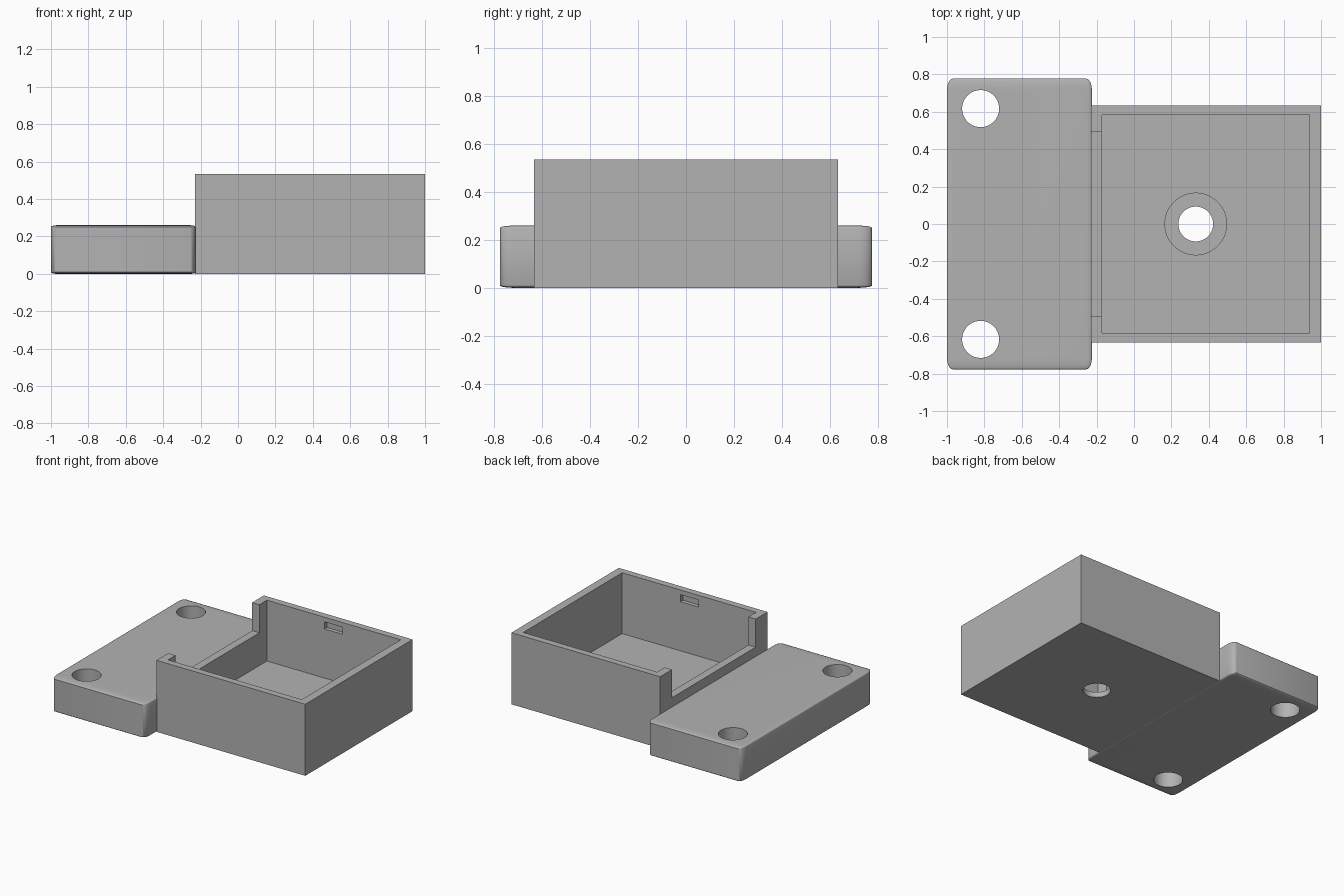
import bpy
import bmesh
import math
from mathutils import Matrix, Vector

old = bpy.data.objects.get("Cube")
if old:
    bpy.data.objects.remove(old, do_unlink=True)

grey = bpy.data.materials.new("plain_grey")
grey.use_nodes = True
colour = (0.45, 0.45, 0.45, 1)
grey.diffuse_color = colour
grey.node_tree.nodes["Principled BSDF"].inputs["Base Color"].default_value = colour


def finish(name, bm):
    mesh = bpy.data.meshes.new(name)
    bm.to_mesh(mesh)
    bm.free()
    mesh.materials.append(grey)
    obj = bpy.data.objects.new(name, mesh)
    bpy.context.collection.objects.link(obj)
    return obj


def block(name, low, high, rounding=0):
    """Box between two corners; rounding is a share of each side."""
    low, high = Vector(low), Vector(high)
    bm = bmesh.new()
    bmesh.ops.create_cube(bm, size=1)
    if rounding:
        bmesh.ops.bevel(bm, geom=bm.edges[:], offset=rounding, segments=6,
                        profile=0.5, affect='EDGES')
    bmesh.ops.scale(bm, vec=high - low, verts=bm.verts)
    bmesh.ops.translate(bm, vec=(low + high) / 2, verts=bm.verts)
    return finish(name, bm)


def cylinder(name, x, y, radius, bottom, top):
    bm = bmesh.new()
    bmesh.ops.create_cone(bm, cap_ends=True, segments=64, radius1=radius,
                          radius2=radius, depth=top - bottom,
                          matrix=Matrix.Translation((x, y, (bottom + top) / 2)))
    return finish(name, bm)


def cut(target, cutters):
    """Subtract the cutters, apply the result and remove them."""
    bpy.ops.object.select_all(action='DESELECT')
    bpy.context.view_layer.objects.active = target
    target.select_set(True)
    for cutter in cutters:
        cutter.hide_render = True
        mod = target.modifiers.new("cut", 'BOOLEAN')
        mod.operation = 'DIFFERENCE'
        mod.solver = 'EXACT'
        mod.object = cutter
        bpy.ops.object.modifier_apply(modifier=mod.name)
        bpy.data.objects.remove(cutter, do_unlink=True)
    bpy.ops.object.shade_smooth_by_angle(angle=math.radians(30))


# Mounting plate with softened edges and two through holes
plate = block("mounting_plate", (-1, -0.777, 0), (-0.225, 0.777, 0.26), 0.04)
cut(plate, [cylinder("plate_hole", -0.82, side * 0.617, 0.099, -0.1, 0.4)
            for side in (-1, 1)])

# Open box: cavity, lowered wall beside the plate, latch slots, stepped screw hole
tray = block("open_box", (-0.23, -0.634, 0), (1, 0.634, 0.535))
cut(tray, [
    block("cavity", (-0.17, -0.584, 0.08), (0.937, 0.584, 0.7)),
    block("wall_notch", (-0.3, -0.495, 0.325), (-0.1, 0.495, 0.7)),
    block("latch_slots", (0.305, -0.614, 0.447), (0.455, 0.614, 0.5)),
    cylinder("counterbore", 0.33, 0, 0.165, 0.04, 0.2),
    cylinder("screw_hole", 0.33, 0, 0.093, -0.1, 0.2),
])
